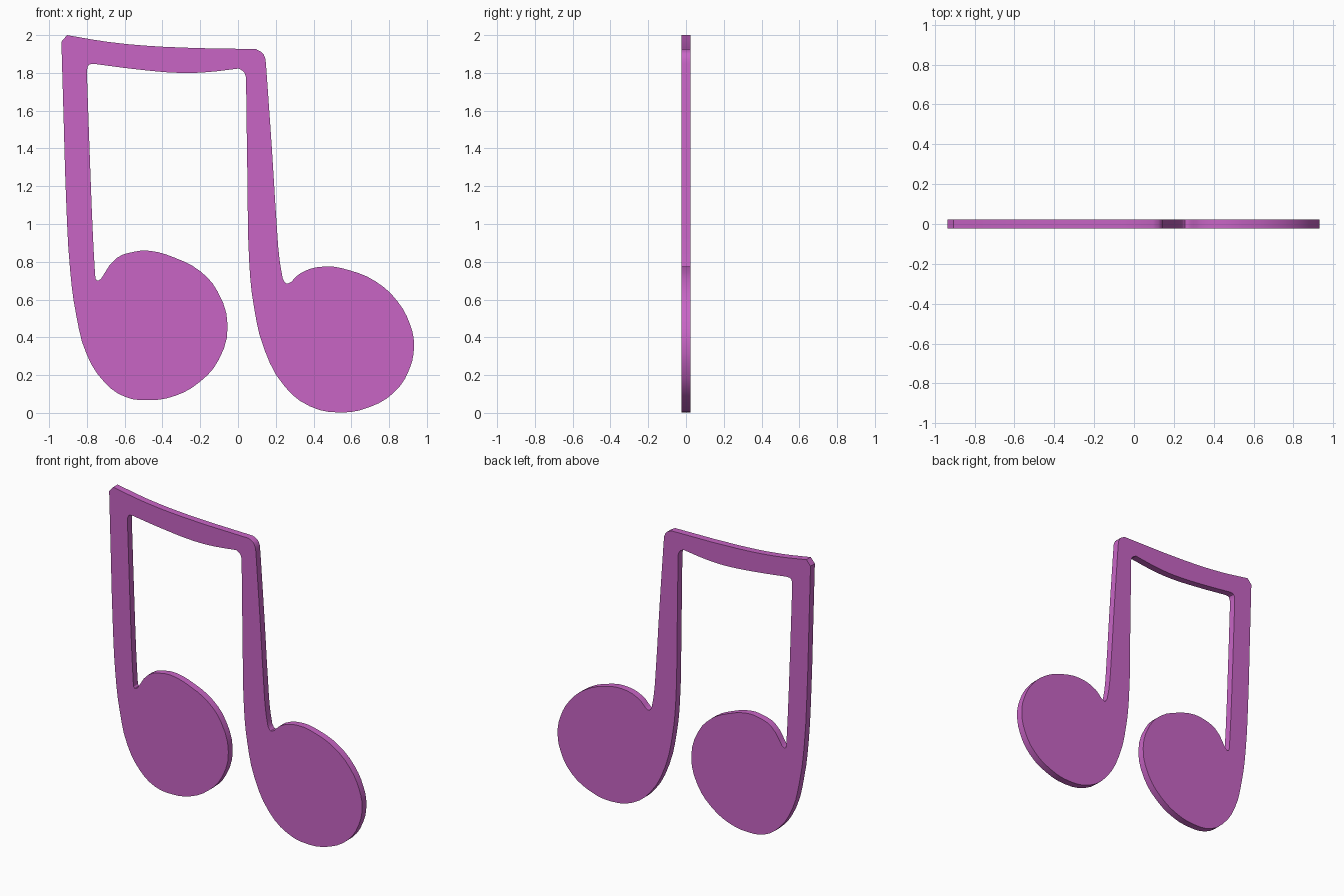
import bpy, bmesh, math
from mathutils import Vector

if "Cube" in bpy.data.objects:
    bpy.data.objects.remove(bpy.data.objects["Cube"])

HALF_THICKNESS = 0.023

# Outline in front view (x, z), clockwise, grouped by part
beam_top = [(-0.935, 1.965), (-0.905, 2.0), (-0.68, 1.963), (-0.39, 1.938),
            (0.095, 1.926), (0.135, 1.9), (0.15, 1.82)]
right_note = [(0.18, 1.39), (0.205, 0.995), (0.22, 0.81), (0.237, 0.71), (0.257, 0.685),
              (0.28, 0.692), (0.335, 0.742), (0.458, 0.775), (0.59, 0.755), (0.73, 0.695),
              (0.845, 0.59), (0.912, 0.465), (0.932, 0.36), (0.907, 0.23), (0.828, 0.11),
              (0.695, 0.03), (0.54, 0.002), (0.38, 0.035), (0.247, 0.14), (0.14, 0.334),
              (0.083, 0.57), (0.06, 0.785), (0.05, 1.235)]
beam_underside = [(0.043, 1.74), (0.035, 1.8), (0.004, 1.823), (-0.175, 1.803), (-0.31, 1.8),
                  (-0.52, 1.817), (-0.757, 1.847), (-0.79, 1.842), (-0.8, 1.8)]
left_note = [(-0.783, 1.315), (-0.767, 0.917), (-0.757, 0.737), (-0.746, 0.7), (-0.725, 0.71),
             (-0.645, 0.818), (-0.545, 0.854), (-0.467, 0.858), (-0.334, 0.821), (-0.2, 0.75),
             (-0.107, 0.641), (-0.055, 0.46), (-0.102, 0.281), (-0.202, 0.164),
             (-0.334, 0.09), (-0.477, 0.067), (-0.598, 0.085), (-0.704, 0.159),
             (-0.8, 0.307), (-0.857, 0.52), (-0.889, 0.758), (-0.91, 1.13), (-0.923, 1.55)]
outline = [Vector(p) for p in beam_top + right_note + beam_underside + left_note]

# Filled, extruded curve; straight handles where a tight corner meets a long run
curve = bpy.data.curves.new("music_notes", 'CURVE')
curve.dimensions = '2D'
curve.fill_mode = 'BOTH'
curve.extrude = HALF_THICKNESS
curve.resolution_u = 3
spline = curve.splines.new('BEZIER')
spline.bezier_points.add(len(outline) - 1)
spline.use_cyclic_u = True
for i, p in enumerate(outline):
    before = (p - outline[i - 1]).length
    after = (outline[(i + 1) % len(outline)] - p).length
    kind = 'VECTOR' if max(before, after) > 2.6 * min(before, after) else 'AUTO'
    bp = spline.bezier_points[i]
    bp.co = (p.x, p.y, 0)
    bp.handle_left_type = bp.handle_right_type = kind

notes = bpy.data.objects.new("music_notes", curve)
bpy.context.collection.objects.link(notes)
notes.rotation_euler.x = math.radians(90)
bpy.context.view_layer.objects.active = notes
notes.select_set(True)
bpy.ops.object.convert(target='MESH')
bpy.ops.object.transform_apply(location=False, rotation=True, scale=False)
notes = bpy.context.object

# Weld caps to the rim
bm = bmesh.new()
bm.from_mesh(notes.data)
bmesh.ops.remove_doubles(bm, verts=bm.verts, dist=0.0005)
bmesh.ops.recalc_face_normals(bm, faces=bm.faces)
bm.to_mesh(notes.data)
bm.free()
bpy.ops.object.shade_smooth_by_angle(angle=math.radians(30))

# Pink-purple material
pink = bpy.data.materials.new("orchid")
pink.diffuse_color = (0.58, 0.13, 0.56, 1)
pink.use_nodes = True
pink.node_tree.nodes["Principled BSDF"].inputs["Base Color"].default_value = pink.diffuse_color
notes.data.materials.clear()
notes.data.materials.append(pink)
